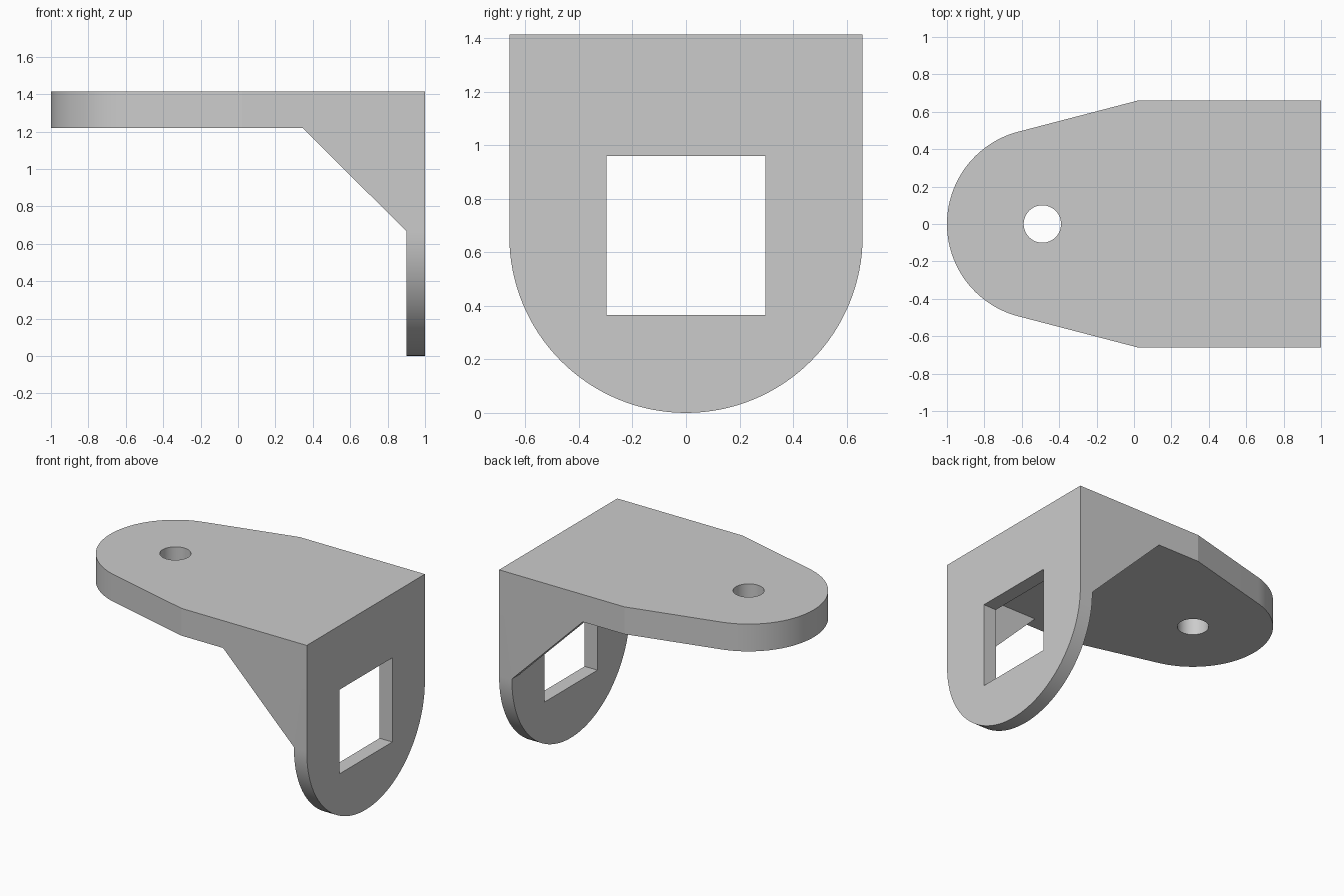
import bpy
import bmesh
from math import sin, cos, pi, radians, tan
from mathutils import Vector

old = bpy.data.objects.get("Cube")
if old:
    bpy.data.objects.remove(old, do_unlink=True)

HALF = 0.66        # half width, also the radius of the rounded wall
TOP = 1.413        # top of the flange
UNDER = 1.22       # underside of the flange
INNER = 0.9        # inner face of the wall
WEB = 0.09         # thickness of the side gussets
NOSE_X, NOSE_R = -0.49, 0.51

grey = bpy.data.materials.new("plain_grey")
grey.use_nodes = True
grey.diffuse_color = (0.6, 0.6, 0.6, 1)
grey.node_tree.nodes["Principled BSDF"].inputs["Base Color"].default_value = (0.6, 0.6, 0.6, 1)


def arc(cx, cy, r, start, end, steps):
    return [(cx + r * cos(start + (end - start) * i / steps),
             cy + r * sin(start + (end - start) * i / steps)) for i in range(steps + 1)]


def prism(name, points, axis, low, high):
    """Extrude a 2D outline along an axis: x takes (y, z), y takes (x, z), z takes (x, y)."""
    place = {"x": lambda a, b: (low, a, b),
             "y": lambda a, b: (a, low, b),
             "z": lambda a, b: (a, b, low)}[axis]
    bm = bmesh.new()
    face = bm.faces.new([bm.verts.new(place(a, b)) for a, b in points])
    moved = bmesh.ops.extrude_face_region(bm, geom=[face])["geom"]
    step = Vector([high - low if c == axis else 0 for c in "xyz"])
    bmesh.ops.translate(bm, vec=step, verts=[v for v in moved if isinstance(v, bmesh.types.BMVert)])
    bmesh.ops.recalc_face_normals(bm, faces=bm.faces)
    mesh = bpy.data.meshes.new(name)
    bm.to_mesh(mesh)
    bm.free()
    mesh.materials.append(grey)
    obj = bpy.data.objects.new(name, mesh)
    bpy.context.collection.objects.link(obj)
    return obj


def combine(target, tool, operation):
    mod = target.modifiers.new(tool.name, "BOOLEAN")
    mod.operation = operation
    mod.solver = "EXACT"
    mod.object = tool
    bpy.context.view_layer.objects.active = target
    bpy.ops.object.modifier_apply(modifier=mod.name)
    bpy.data.objects.remove(tool, do_unlink=True)


# Side profile: flange, sloped gusset and wall
bracket = prism("angle_bracket", [(-1.2, TOP), (-1.2, UNDER), (0.345, UNDER), (INNER, 0.667),
                                  (INNER, -0.2), (1, -0.2), (1, TOP)], "y", -0.9, 0.9)

# Pocket between the two side gussets
pocket = prism("gusset_pocket", [(INNER, UNDER), (INNER, 0.5), (0.2, 0.5), (0.2, UNDER)],
               "y", WEB - HALF, HALF - WEB)
combine(bracket, pocket, "DIFFERENCE")

# Wall outline with a half-round bottom
wall = [(-HALF, 1.7)] + arc(0, HALF, HALF, pi, 2 * pi, 64) + [(HALF, 1.7)]
combine(bracket, prism("wall_outline", wall, "x", -1.5, 1.5), "INTERSECT")

# Flange outline: round nose with tangent flared sides
flare = radians(14.6)
nose = arc(NOSE_X, 0, NOSE_R, pi / 2 + flare, 1.5 * pi - flare, 56)
start = nose[0]
wide = start[1] + (0.5 - start[0]) * tan(flare)
flange = nose + [(0.5, -wide), (1.3, -wide), (1.3, wide), (0.5, wide)]
combine(bracket, prism("flange_outline", flange, "z", -0.5, 2), "INTERSECT")

# Round bolt hole and square window
hole = arc(NOSE_X, 0, 0.1, 0, 2 * pi, 48)[:-1]
combine(bracket, prism("bolt_hole", hole, "z", 1, 1.6), "DIFFERENCE")
window = [(-0.296, 0.365), (0.296, 0.365), (0.296, 0.96), (-0.296, 0.96)]
combine(bracket, prism("square_window", window, "x", 0.8, 1.2), "DIFFERENCE")

# Smooth curves, sharp corners
bpy.ops.object.select_all(action="DESELECT")
bracket.select_set(True)
bpy.context.view_layer.objects.active = bracket
bpy.ops.object.shade_smooth_by_angle(angle=radians(12))
